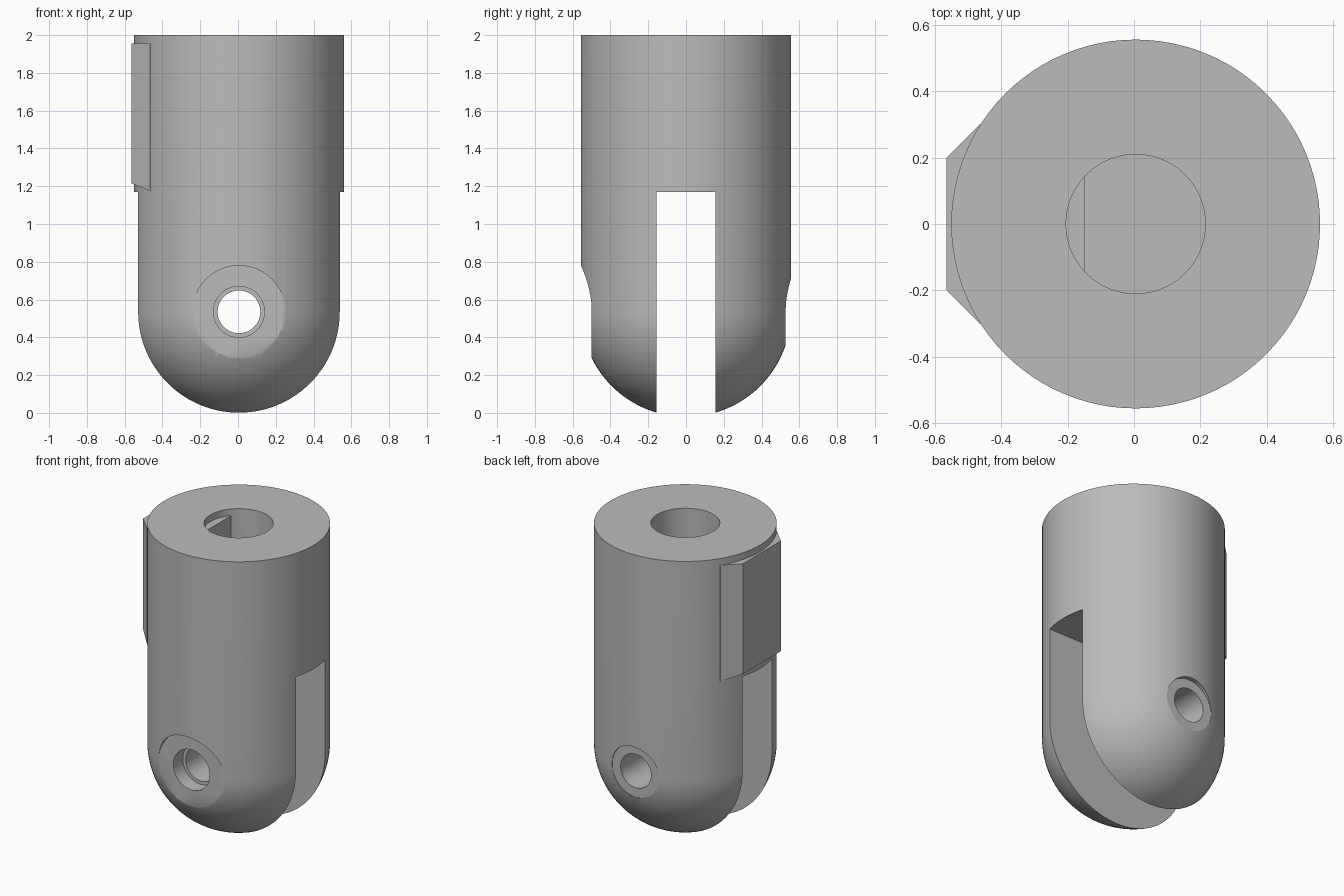
import bpy, bmesh, math
from mathutils import Matrix, Vector

if "Cube" in bpy.data.objects:
    bpy.data.objects.remove(bpy.data.objects["Cube"])

CX, R, ZC = 0.005, 0.556, 0.535   # axis offset, body radius, pin height
SLOT = 0.155                      # half width of the fork slot

grey = bpy.data.materials.new("plain grey")
grey.use_nodes = True
colour = (0.5, 0.5, 0.5, 1)
grey.diffuse_color = colour
grey.node_tree.nodes["Principled BSDF"].inputs["Base Color"].default_value = colour


def finish(name, bm):
    bmesh.ops.recalc_face_normals(bm, faces=bm.faces)
    mesh = bpy.data.meshes.new(name)
    bm.to_mesh(mesh)
    bm.free()
    mesh.materials.append(grey)
    obj = bpy.data.objects.new(name, mesh)
    bpy.context.collection.objects.link(obj)
    return obj


def lathe(name, profile, steps=96):
    """Revolve (radius, z) points around the body axis."""
    bm = bmesh.new()
    verts = [bm.verts.new((r, 0, z)) for r, z in profile]
    edges = [bm.edges.new(pair) for pair in zip(verts, verts[1:])]
    bmesh.ops.spin(bm, geom=verts + edges, cent=(0, 0, 0), axis=(0, 0, 1),
                   angle=math.tau, steps=steps, use_duplicate=False)
    bmesh.ops.remove_doubles(bm, verts=bm.verts, dist=1e-5)
    bmesh.ops.translate(bm, vec=(CX, 0, 0), verts=bm.verts)
    return finish(name, bm)


def rod(name, radius, start, end, axis):
    """Cylinder along Y at pin height, or along Z on the body axis."""
    bm = bmesh.new()
    mid = (start + end) / 2
    if axis == "Y":
        m = Matrix.Translation((CX, mid, ZC)) @ Matrix.Rotation(math.pi / 2, 4, "X")
    else:
        m = Matrix.Translation((CX, 0, mid))
    bmesh.ops.create_cone(bm, cap_ends=True, segments=64, radius1=radius,
                          radius2=radius, depth=end - start, matrix=m)
    return finish(name, bm)


def prism(name, outline, z0, z1):
    """Extrude an XY outline from z0 up to z1."""
    bm = bmesh.new()
    face = bm.faces.new([bm.verts.new((x, y, z0)) for x, y in outline])
    out = bmesh.ops.extrude_face_region(bm, geom=[face])
    top = [v for v in out["geom"] if isinstance(v, bmesh.types.BMVert)]
    bmesh.ops.translate(bm, vec=(0, 0, z1 - z0), verts=top)
    return finish(name, bm)


def combine(target, tool, operation="DIFFERENCE"):
    mod = target.modifiers.new(tool.name, "BOOLEAN")
    mod.operation, mod.solver, mod.object = operation, "EXACT", tool
    bpy.ops.object.select_all(action="DESELECT")
    bpy.context.view_layer.objects.active = target
    target.select_set(True)
    bpy.ops.object.modifier_apply(modifier=mod.name)
    bpy.data.objects.remove(tool)


# Round-ended body
arc = [i * math.pi / 48 for i in range(25)]
dome = [(R * math.sin(a), ZC - R * math.cos(a)) for a in arc]
body = lathe("clevis_body", dome + [(R, 2), (0, 2)])

# Fork slot, blind shaft bore
combine(body, prism("slot", [(-1, -SLOT), (1, -SLOT), (1, SLOT), (-1, SLOT)], -0.5, 1.17))
combine(body, rod("bore", 0.21, 1.25, 2.2, "Z"))

# Pin hole with a counterbore on each side and a step in the front ear
for name, radius, start, end in (("pin_hole", 0.113, -1, 1),
                                 ("front_step", 0.135, -0.8, -0.40),
                                 ("front_counterbore", 0.245, -0.9, -0.50),
                                 ("back_counterbore", 0.175, 0.525, 0.9)):
    combine(body, rod(name, radius, start, end, "Y"))

# Key block through the wall: chamfered outside, flat inside the bore
key = prism("key_block", [(-0.565, -0.2), (-0.565, 0.2), (-0.465, 0.3),
                          (-0.15, 0.3), (-0.15, -0.3), (-0.465, -0.3)], 1.172, 1.955)
bm = bmesh.new()
bm.from_mesh(key.data)
cut = bmesh.ops.bisect_plane(bm, geom=bm.verts[:] + bm.edges[:] + bm.faces[:],
                             plane_co=(-0.565, 0, 1.215), plane_no=Vector((-0.4, 0, -1)),
                             clear_outer=True)
bmesh.ops.holes_fill(bm, edges=[e for e in bm.edges if e.is_boundary])
bmesh.ops.recalc_face_normals(bm, faces=bm.faces)
bm.to_mesh(key.data)
bm.free()
combine(body, key, "UNION")

bpy.ops.object.shade_smooth_by_angle(angle=math.radians(25))
